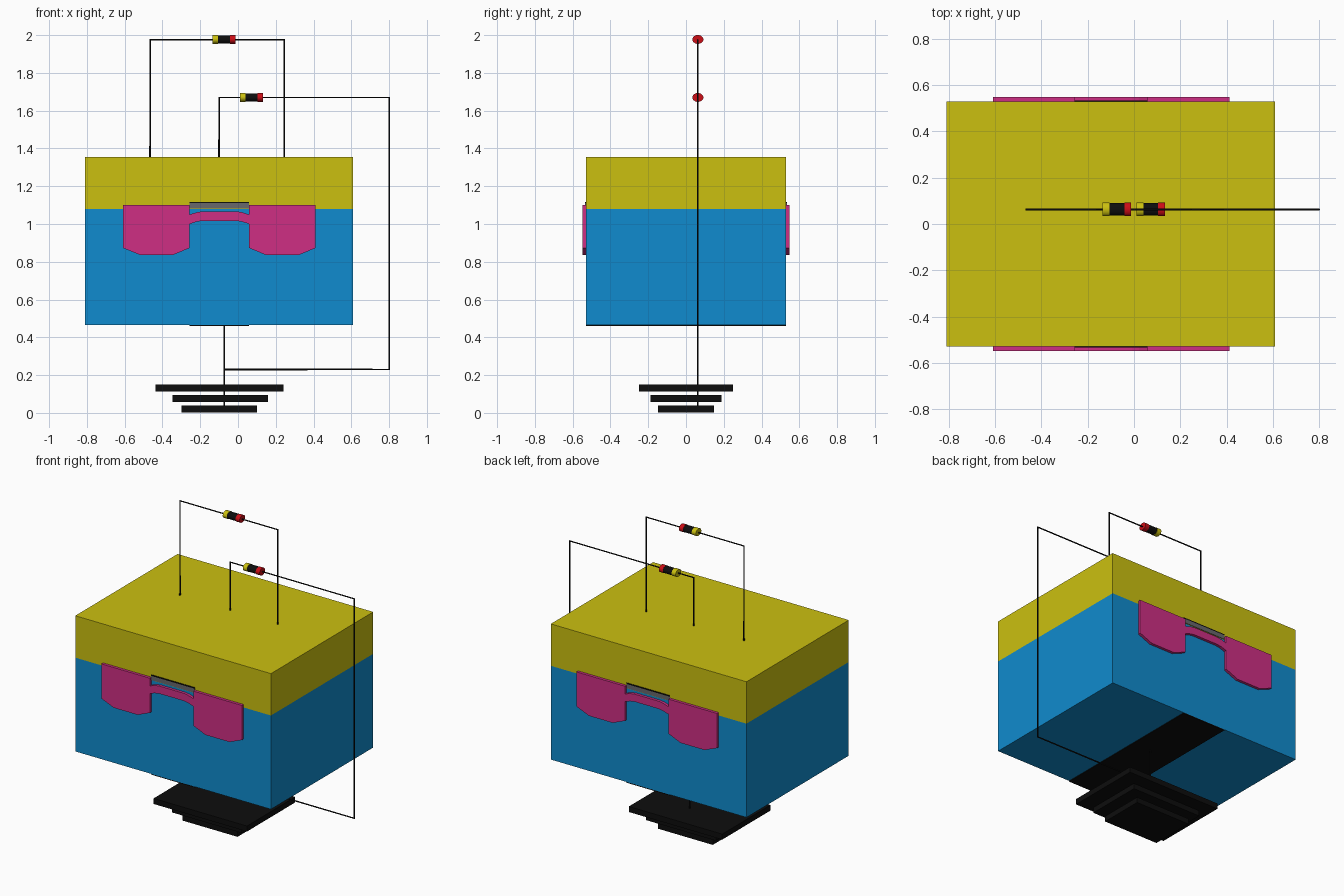
import bpy, bmesh
from mathutils import Matrix

if "Cube" in bpy.data.objects:
    bpy.data.objects.remove(bpy.data.objects["Cube"])


def material(name, r, g, b):
    m = bpy.data.materials.new(name)
    m.diffuse_color = (r, g, b, 1)
    m.use_nodes = True
    m.node_tree.nodes["Principled BSDF"].inputs["Base Color"].default_value = m.diffuse_color
    return m


YELLOW = material("yellow", 0.60, 0.53, 0.005)
BLUE = material("blue", 0.005, 0.26, 0.62)
PINK = material("pink", 0.62, 0.028, 0.23)
GREY = material("dark_grey", 0.14, 0.14, 0.15)
RED = material("red", 0.60, 0.004, 0.008)
BLACK = material("black", 0.004, 0.004, 0.004)
WIRE_Y = 0.063


def finish(name, bm, mat):
    bmesh.ops.recalc_face_normals(bm, faces=bm.faces)
    me = bpy.data.meshes.new(name)
    bm.to_mesh(me)
    bm.free()
    me.materials.append(mat)
    ob = bpy.data.objects.new(name, me)
    bpy.context.collection.objects.link(ob)
    return ob


def prism(name, profile, y, mat):
    """Extrude an x/z outline from -y to +y."""
    bm = bmesh.new()
    face = bm.faces.new([bm.verts.new((px, -y, pz)) for px, pz in profile])
    ext = bmesh.ops.extrude_face_region(bm, geom=[face])
    verts = [v for v in ext["geom"] if isinstance(v, bmesh.types.BMVert)]
    bmesh.ops.translate(bm, verts=verts, vec=(0, 2 * y, 0))
    return finish(name, bm, mat)


def slab(name, x0, x1, y, z0, z1, mat):
    return prism(name, [(x0, z0), (x1, z0), (x1, z1), (x0, z1)], y, mat)


def wire(name, points):
    cu = bpy.data.curves.new(name, "CURVE")
    cu.dimensions = "3D"
    cu.bevel_depth = 0.005
    cu.bevel_resolution = 1
    cu.use_fill_caps = True
    sp = cu.splines.new("POLY")
    sp.points.add(len(points) - 1)
    for p, (px, pz) in zip(sp.points, points):
        p.co = (px, WIRE_Y, pz, 1)
    cu.materials.append(BLACK)
    bpy.context.collection.objects.link(bpy.data.objects.new(name, cu))


def band(name, x0, x1, z, ry, rz, mat):
    """Oval cylinder lying along x."""
    bm = bmesh.new()
    bmesh.ops.create_cone(bm, cap_ends=True, segments=32, radius1=1, radius2=1, depth=1)
    bmesh.ops.rotate(bm, verts=bm.verts, matrix=Matrix.Rotation(1.5707963, 3, "Y"))
    bmesh.ops.scale(bm, verts=bm.verts, vec=(x1 - x0, ry, rz))
    bmesh.ops.translate(bm, verts=bm.verts, vec=((x0 + x1) / 2, WIRE_Y, z))
    ob = finish(name, bm, mat)
    bpy.context.view_layer.objects.active = ob
    ob.select_set(True)
    bpy.ops.object.shade_smooth_by_angle()
    ob.select_set(False)


def resistor(name, x, z):
    band(name + "_yellow_end", x, x + 0.03, z, 0.029, 0.0235, YELLOW)
    band(name + "_body", x + 0.03, x + 0.093, z, 0.027, 0.022, BLACK)
    band(name + "_red_end", x + 0.093, x + 0.122, z, 0.029, 0.0235, RED)


# Main layered block
slab("upper_layer", -0.81, 0.61, 0.53, 1.08, 1.355, YELLOW)
slab("lower_layer", -0.81, 0.61, 0.53, 0.465, 1.08, BLUE)

# Two wells joined by a thin arched channel, running through the block
half = [(0.1575, 1.05), (0.1575, 1.10), (0.51, 1.10), (0.51, 0.873), (0.42, 0.836),
        (0.246, 0.836), (0.1575, 0.873), (0.1575, 1.0), (0.12, 1.012), (0.09, 1.017)]
top = [(0.09, 1.067), (0.12, 1.062)]
right = top + half
outline = right + [(-px, pz) for px, pz in reversed(right)]
prism("channel_and_wells", [(px - 0.0985, pz) for px, pz in outline], 0.548, PINK)

# Gate stack and bottom contact
slab("gate_oxide", -0.256, 0.059, 0.534, 1.083, 1.11, GREY)
slab("gate_contact", -0.256, 0.059, 0.534, 1.11, 1.117, BLACK)
slab("bottom_contact", -0.256, 0.059, 0.53, 0.46, 0.466, BLACK)

# Wiring
wire("upper_wire", [(-0.465, 1.35), (-0.465, 1.975), (0.245, 1.975), (0.245, 1.35)])
wire("return_wire", [(-0.10, 1.35), (-0.10, 1.67), (0.80, 1.67), (0.80, 0.23), (-0.073, 0.23)])
wire("ground_wire", [(-0.073, 0.465), (-0.073, 0.02)])
resistor("upper_resistor", -0.135, 1.977)
resistor("lower_resistor", 0.011, 1.67)

# Stepped ground plates
for i, (x0, x1, y, z) in enumerate([(-0.438, 0.24, 0.25, 0.113),
                                    (-0.348, 0.158, 0.188, 0.058),
                                    (-0.298, 0.10, 0.148, 0.002)]):
    slab(f"ground_plate_{i + 1}", x0, x1, y, z, z + 0.036, BLACK)
